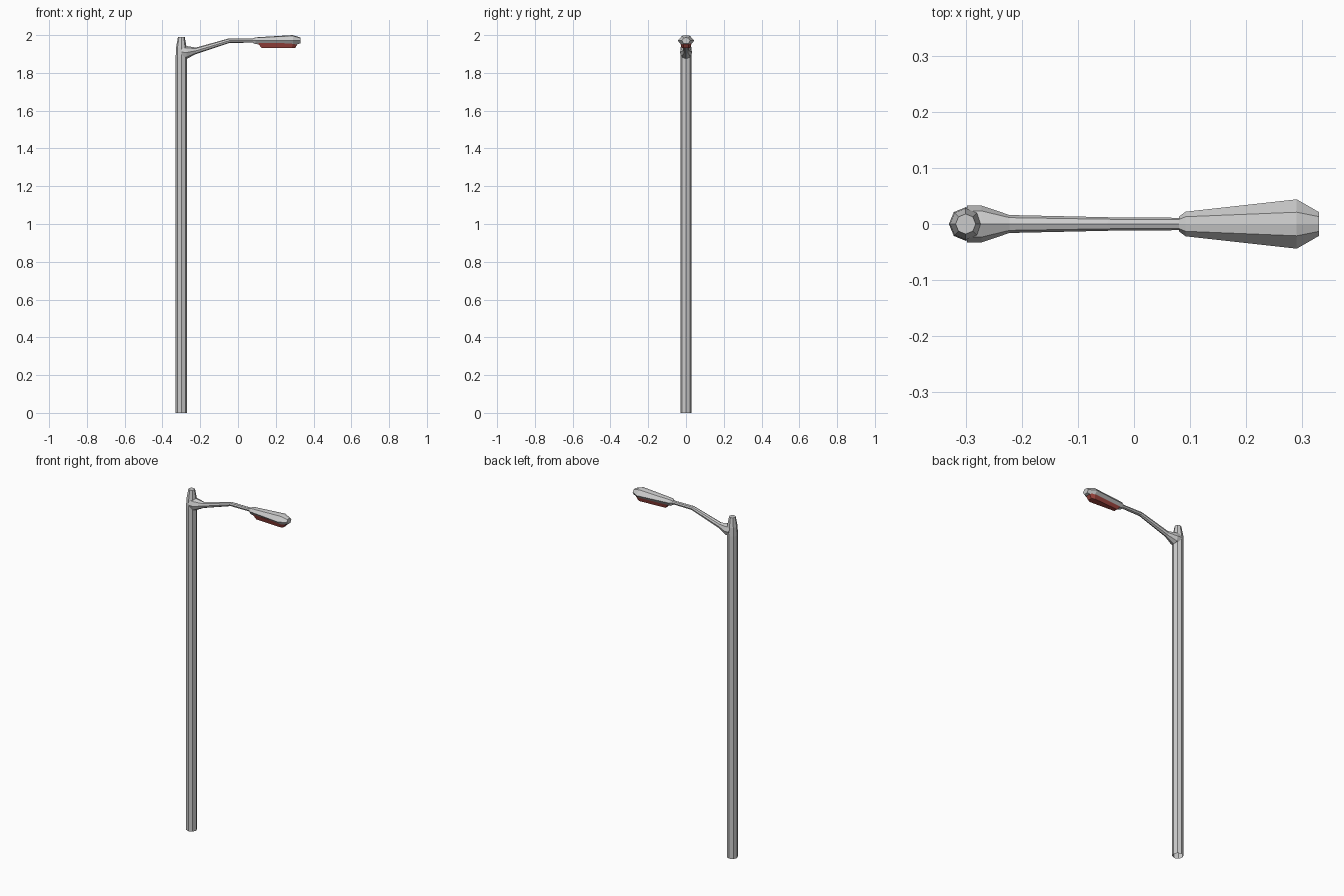
import bpy, bmesh
from math import cos, sin, pi

if "Cube" in bpy.data.objects:
    bpy.data.objects.remove(bpy.data.objects["Cube"])


def loft(name, rings, cap_start=True, cap_end=True):
    """Skin a list of equal-sized vertex rings into one flat-shaded object."""
    bm = bmesh.new()
    loops = [[bm.verts.new(p) for p in ring] for ring in rings]
    n = len(loops[0])
    for a, b in zip(loops, loops[1:]):
        for i in range(n):
            j = (i + 1) % n
            bm.faces.new((a[i], a[j], b[j], b[i]))
    if cap_start:
        bm.faces.new(loops[0][::-1])
    if cap_end:
        bm.faces.new(loops[-1])
    bmesh.ops.recalc_face_normals(bm, faces=bm.faces)
    mesh = bpy.data.meshes.new(name)
    bm.to_mesh(mesh)
    bm.free()
    obj = bpy.data.objects.new(name, mesh)
    bpy.context.collection.objects.link(obj)
    return obj


ANGLES = [i * pi / 4 for i in range(8)]
POLE_X = -0.3


def flat_ring(z, r):
    return [(POLE_X + r * cos(a), r * sin(a), z) for a in ANGLES]


def cross_ring(x, z, ry, rz, lean=0):
    # octagon across the arm; lean slides the top edge along x
    return [(x + lean * sin(a), ry * cos(a), z + rz * sin(a)) for a in ANGLES]


def head_ring(x, side, shoulder, z_top, z_shoulder, z_side, z_bottom):
    return [(x, side, z_side), (x, shoulder, z_shoulder), (x, 0, z_top),
            (x, -shoulder, z_shoulder), (x, -side, z_side),
            (x, -shoulder, z_bottom), (x, 0, z_bottom), (x, shoulder, z_bottom)]


# Octagonal pole with a tapered tip
loft("pole", [flat_ring(z, r) for z, r in
              [(0, 0.03), (1.885, 0.03), (1.935, 0.028), (1.99, 0.018)]],
     cap_start=False)

# Bracket arm flaring out at the pole
loft("arm", [cross_ring(-0.298, 1.91, 0.033, 0.035),
             cross_ring(-0.272, 1.908, 0.033, 0.034),
             cross_ring(-0.222, 1.917, 0.016, 0.017),
             cross_ring(-0.045, 1.971, 0.012, 0.012, -0.002),
             cross_ring(0.085, 1.971, 0.011, 0.011)])

# Lamp housing
loft("lamp_housing", [
    head_ring(0.08, 0.013, 0.008, 1.983, 1.981, 1.971, 1.958),
    head_ring(0.092, 0.022, 0.013, 1.988, 1.986, 1.971, 1.952),
    head_ring(0.29, 0.044, 0.021, 2.0, 1.996, 1.971, 1.945),
    head_ring(0.33, 0.021, 0.013, 1.987, 1.984, 1.971, 1.956)])

# Red lens below the housing, narrower toward the arm
def lens_ring(z, x0, x1, x2, w0, w1, w2):
    return [(x0, -w0, z), (x1, -w1, z), (x2, -w2, z),
            (x2, w2, z), (x1, w1, z), (x0, w0, z)]


lens = loft("lamp_lens", [
    lens_ring(1.957, 0.105, 0.29, 0.318, 0.016, 0.030, 0.016),
    lens_ring(1.931, 0.125, 0.285, 0.302, 0.011, 0.021, 0.012)])
red = bpy.data.materials.new("lens_red")
red.diffuse_color = (0.35, 0.06, 0.05, 1)
red.use_nodes = True
red.node_tree.nodes["Principled BSDF"].inputs["Base Color"].default_value = red.diffuse_color
lens.data.materials.append(red)
